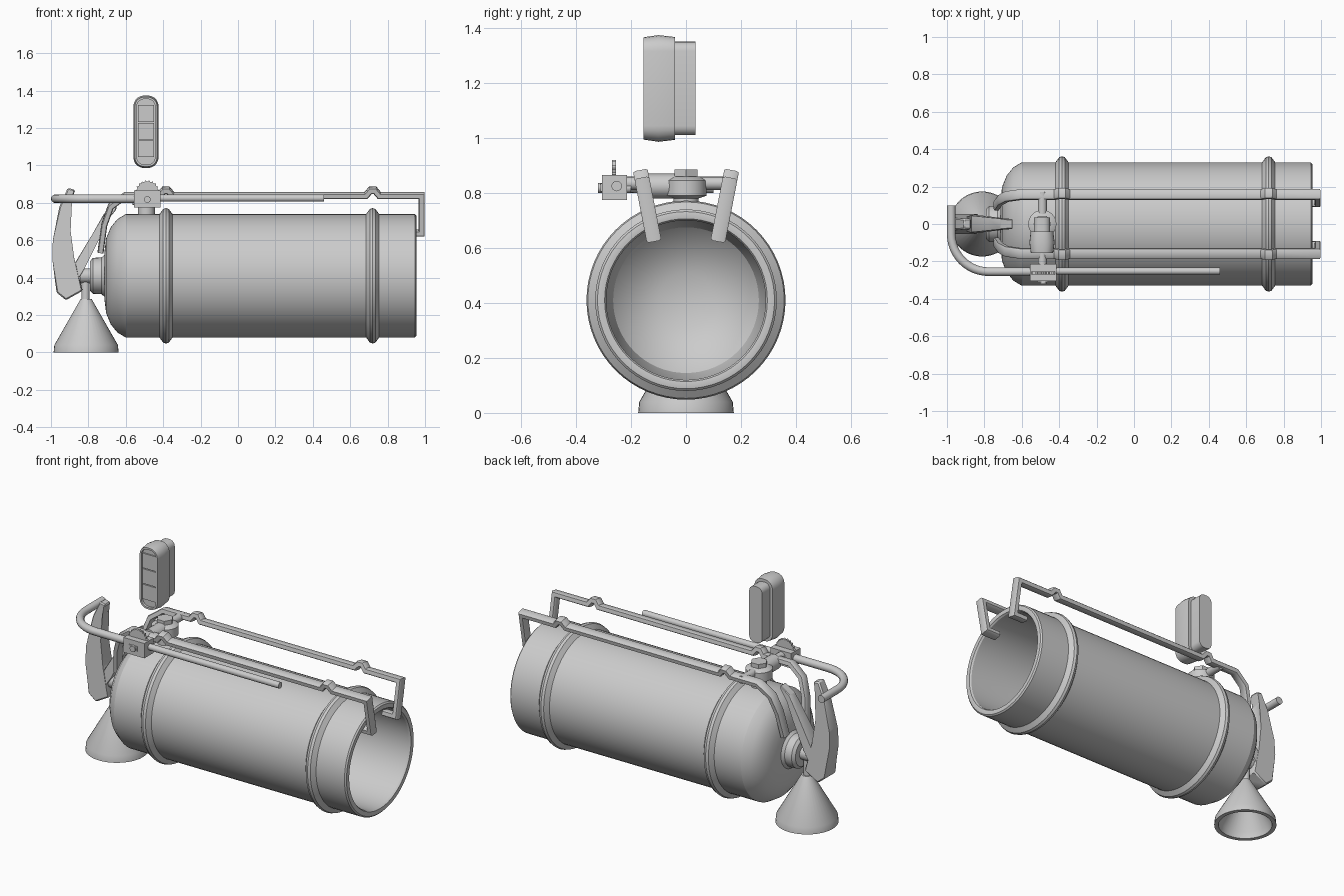
import bpy, bmesh, math
from mathutils import Vector, Matrix

if "Cube" in bpy.data.objects:
    bpy.data.objects.remove(bpy.data.objects["Cube"])

grey = bpy.data.materials.new("plain_grey")
grey.diffuse_color = (0.6, 0.6, 0.6, 1)
grey.use_nodes = True
grey.node_tree.nodes["Principled BSDF"].inputs["Base Color"].default_value = grey.diffuse_color
AXIS_Z = 0.41  # height of the tank axis


def finish(bm, name, angle=35):
    bmesh.ops.remove_doubles(bm, verts=bm.verts, dist=1e-5)
    bmesh.ops.recalc_face_normals(bm, faces=bm.faces)
    me = bpy.data.meshes.new(name)
    bm.to_mesh(me)
    bm.free()
    me.materials.append(grey)
    ob = bpy.data.objects.new(name, me)
    bpy.context.collection.objects.link(ob)
    bpy.ops.object.select_all(action='DESELECT')
    ob.select_set(True)
    bpy.context.view_layer.objects.active = ob
    bpy.ops.object.shade_smooth_by_angle(angle=math.radians(angle))
    return ob


def loft(bm, rings, cap=True):
    """Bridge successive closed rings of points."""
    vs = [[bm.verts.new(p) for p in r] for r in rings]
    n = len(vs[0])
    for a, b in zip(vs, vs[1:]):
        for i in range(n):
            bm.faces.new((a[i], a[(i + 1) % n], b[(i + 1) % n], b[i]))
    if cap:
        bm.faces.new(vs[0])
        bm.faces.new(vs[-1])


def lathe(name, profile, axis, centre, n=32, angle=35):
    """Revolve (position along axis, radius) pairs."""
    bm = bmesh.new()
    rings = []
    for t, r in profile:
        ring = []
        for i in range(n):
            a = 2 * math.pi * i / n
            c, s = r * math.cos(a), r * math.sin(a)
            p = {'X': (t, c, s), 'Y': (c, t, s), 'Z': (c, s, t)}[axis]
            ring.append(Vector(p) + Vector(centre))
        rings.append(ring)
    loft(bm, rings, cap=False)
    # collapse pole rings, close any open end
    bmesh.ops.remove_doubles(bm, verts=bm.verts, dist=1e-5)
    bmesh.ops.holes_fill(bm, edges=[e for e in bm.edges if e.is_boundary])
    return finish(bm, name, angle)


def rod(name, axis, t0, t1, r, centre, n=24):
    return lathe(name, [(t0, 0), (t0, r), (t1, r), (t1, 0)], axis, centre, n)


def box(name, x0, x1, y0, y1, z0, z1):
    bm = bmesh.new()
    loft(bm, [[(x0, y0, z), (x1, y0, z), (x1, y1, z), (x0, y1, z)] for z in (z0, z1)])
    return finish(bm, name)


def prism(name, pts, half_width, bevel=0.0):
    """Outline in x, z given thickness along y by a rule of height."""
    bm = bmesh.new()
    loft(bm, [[(x, s * half_width(z), z) for x, z in pts] for s in (-1, 1)])
    if bevel:
        bmesh.ops.bevel(bm, geom=list(bm.edges), offset=bevel, segments=1, affect='EDGES')
    return finish(bm, name)


def tube(name, pts, radius):
    cu = bpy.data.curves.new(name, 'CURVE')
    cu.dimensions = '3D'
    cu.bevel_depth, cu.bevel_resolution, cu.use_fill_caps = radius, 4, True
    sp = cu.splines.new('POLY')
    sp.points.add(len(pts) - 1)
    for q, p in zip(sp.points, pts):
        q.co = (*p, 1)
    ob = bpy.data.objects.new(name, cu)
    bpy.context.collection.objects.link(ob)
    bpy.context.view_layer.update()
    me = bpy.data.meshes.new_from_object(ob.evaluated_get(bpy.context.evaluated_depsgraph_get()))
    bpy.data.objects.remove(ob)
    bm = bmesh.new()
    bm.from_mesh(me)
    return finish(bm, name)


# Tank shell with two raised bands, domed left end and open right end
def band(x):
    return [(x - .035, .33), (x - .015, .357), (x, .362), (x + .015, .357), (x + .035, .33)]


outer = [(-.715, 0), (-.715, .12), (-.705, .2), (-.68, .26), (-.645, .303), (-.6, .33)]
inner = [(.945, .33), (.953, .322), (.955, .31), (.953, .296), (.943, .29),
         (-.45, .29), (-.56, .265), (-.63, .2), (-.67, .1), (-.68, 0)]
lathe("tank", outer + band(-.385) + band(.72) + inner, 'X', (0, 0, AXIS_Z), 64, 30)

# Neck collar, outlet stem and drop pipe
lathe("neck_collar", [(-.70, 0), (-.70, .125), (-.73, .098), (-.775, .096), (-.79, .08), (-.79, 0)],
      'X', (0, 0, AXIS_Z))
rod("outlet_stem", 'X', -.845, -.78, .04, (0, 0, AXIS_Z))
rod("drop_pipe", 'Z', .26, .40, .022, (-.815, 0, 0))

# Hollow discharge horn
lathe("horn", [(.285, 0), (.285, .03), (.04, .17), (0, .174), (0, .15), (.04, .143), (.25, .012), (.25, 0)],
      'Z', (-.812, 0, 0), 40)

# Pair of strap rails that step over the bands, hook into the rim and hug the dome
path = [(-.735, -.31), (-.715, -.16), (-.68, -.06), (-.6, 0)]
for bx in (-.385, .72):
    path += [(bx - .035, 0), (bx - .012, .028), (bx + .012, .028), (bx + .035, 0)]
path += [(.982, 0), (.982, -.205), (.9, -.205)]


def strap(name, side):
    bm = bmesh.new()
    tilt = Matrix.Rotation(-side * math.radians(11), 3, 'X')
    P = [Vector(p) for p in path]
    rings = []
    for i, p in enumerate(P):
        d0 = (p - P[max(i - 1, 0)]).normalized()
        d1 = (P[min(i + 1, len(P) - 1)] - p).normalized()
        d = (d0 + d1).normalized()
        k = d.dot(d1 if d1.length else d0)
        nrm = Vector((-d.y, d.x)) * .016 / max(k, .5)
        w = .027
        ring = []
        for a, b in ((-1, -.7), (-.7, -1), (.7, -1), (1, -.7), (1, .7), (.7, 1), (-.7, 1), (-1, .7)):
            q = p + nrm * b
            v = tilt @ Vector((0, a * w, q.y))
            ring.append((q.x, v.y + side * .158, v.z + .84))
        rings.append(ring)
    loft(bm, rings)
    return finish(bm, name)


strap("front_rail", -1)
strap("back_rail", 1)

# Carry tube curving round the left end, with a slimmer rod inside it
arc = [(-.777 + .2 * math.cos(a), -.055 + .2 * math.sin(a), .822)
       for a in [math.radians(270 - 7.5 * i) for i in range(13)]]
tube("carry_tube", [(-.42, -.255, .822)] + arc + [(-.977, .1, .822)], .023)
rod("long_rod", 'X', -.45, .46, .019, (0, -.252, .825), 16)

# Clamp block with gauge wheel and side stub
box("clamp_block", -.555, -.415, -.305, -.215, .775, .865)
box("clamp_plate", -.515, -.46, -.311, -.30, .805, .835)
rod("clamp_stub", 'Y', -.32, -.2, .018, (-.485, 0, .818), 16)
teeth = [((.064 if i % 2 else .056) * math.cos(math.pi * i / 20) - .485,
          (.064 if i % 2 else .056) * math.sin(math.pi * i / 20) + .857) for i in range(40)]
wheel = prism("toothed_wheel", teeth, lambda z: .007)
wheel.location.y = -.262

# Valve on top of the tank with cross pipe between rails
lathe("valve", [(.72, 0), (.72, .045), (.78, .045), (.79, .075), (.845, .075), (.86, .05), (.86, 0)],
      'Z', (-.49, 0, 0))
rod("valve_cap", 'Z', .85, .885, .048, (-.49, 0, 0), 6)
rod("cross_pipe", 'Y', -.24, .17, .024, (-.49, 0, .835), 16)
rod("valve_coupling", 'Y', -.15, -.04, .045, (-.49, 0, .825), 16)

# Operating levers
prism("squeeze_lever", [(-.91, .88), (-.87, .87), (-.895, .8), (-.895, .65), (-.875, .5), (-.83, .33),
                        (-.92, .28), (-.97, .32), (-.993, .5), (-.99, .6), (-.955, .78)],
      lambda z: .055 - .045 * (z - .28), .007)
prism("support_lever", [(-.65, .79), (-.715, .745), (-.78, .63), (-.895, .44), (-.86, .38), (-.82, .45),
                        (-.74, .61), (-.7, .71), (-.65, .765)],
      lambda z: .05 - .06 * (z - .38), .004)


# Floating capsule case with stepped back and recessed face
def capsule_ring(y, inset):
    r = max(.058 - inset, .012)
    hx, hz = .0675 - inset - r, .194 - inset - r
    ring = []
    for q, (sx, sz) in enumerate(((1, 1), (-1, 1), (-1, -1), (1, -1))):
        for k in range(6):
            a = math.pi / 2 * (q + k / 5)
            ring.append((-.492 + sx * hx + r * math.cos(a), y, 1.18 + sz * hz + r * math.sin(a)))
    return ring


bm = bmesh.new()
loft(bm, [capsule_ring(y, i) for y, i in ((.035, .024), (-.04, .024), (-.04, .007), (-.1, 0),
                                         (-.155, .008), (-.155, .019), (-.14, .019))])
finish(bm, "capsule_case", 30)
for i in range(3):
    z = 1.045 + i * .094
    box(f"capsule_panel_{i + 1}", -.535, -.449, -.149, -.138, z, z + .089)
